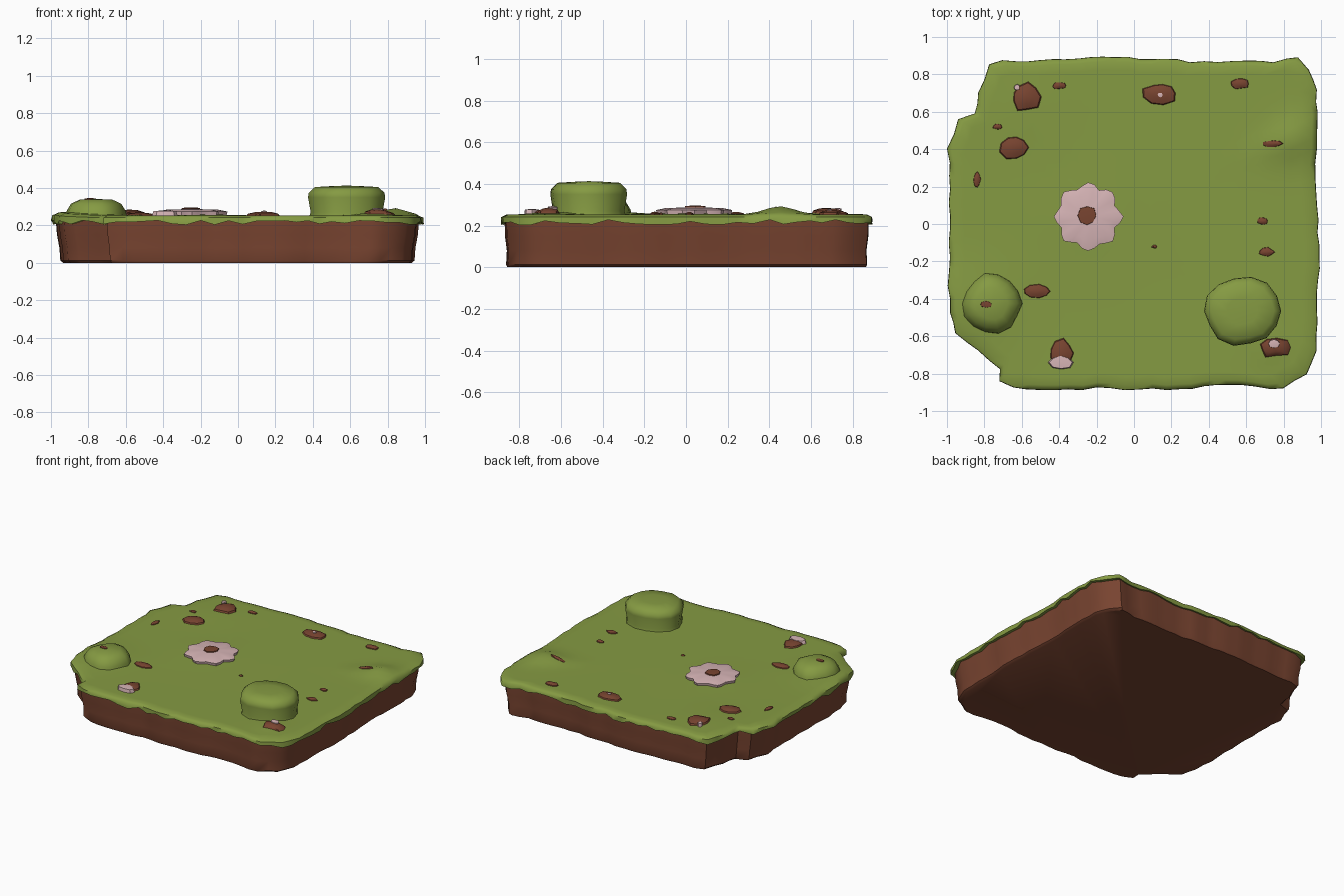
import bpy, bmesh, math, random
from mathutils import Vector

if "Cube" in bpy.data.objects:
    bpy.data.objects.remove(bpy.data.objects["Cube"])

random.seed(4)


def material(name, rgb):
    m = bpy.data.materials.new(name)
    m.diffuse_color = (*rgb, 1)
    m.use_nodes = True
    m.node_tree.nodes["Principled BSDF"].inputs["Base Color"].default_value = m.diffuse_color
    return m


GREEN = material("grass green", (0.235, 0.325, 0.055))
BROWN = material("soil brown", (0.19, 0.058, 0.030))
PINK = material("pale pink", (0.68, 0.46, 0.47))


def loft(name, rings, mat, cap_bottom=False, tip=None, angle=40):
    """Skin a stack of equal-length rings, optionally closing bottom and top."""
    bm = bmesh.new()
    vr = [[bm.verts.new(p) for p in r] for r in rings]
    n = len(vr[0])
    for a, b in zip(vr, vr[1:]):
        for i in range(n):
            j = (i + 1) % n
            bm.faces.new((a[i], a[j], b[j], b[i]))
    if cap_bottom:
        bm.faces.new(vr[0][::-1])
    if tip:
        t = bm.verts.new(tip)
        for i in range(n):
            bm.faces.new((vr[-1][i], vr[-1][(i + 1) % n], t))
    me = bpy.data.meshes.new(name)
    bm.to_mesh(me)
    bm.free()
    me.materials.append(mat)
    ob = bpy.data.objects.new(name, me)
    bpy.context.collection.objects.link(ob)
    bpy.ops.object.select_all(action='DESELECT')
    ob.select_set(True)
    bpy.context.view_layer.objects.active = ob
    bpy.ops.object.shade_smooth_by_angle(angle=math.radians(angle))
    return ob


def height(x, y):
    """Gentle relief of the lawn."""
    z = 0.253
    for cx, cy, r, h in ((0.83, 0.45, 0.10, 0.04), (-0.88, -0.42, 0.2, 0.02),
                         (0.72, -0.64, 0.10, 0.015), (-0.6, 0.6, 0.2, 0.008),
                         (-0.25, 0.04, 0.2, 0.008)):
        z += h * math.exp(-((x - cx) ** 2 + (y - cy) ** 2) / (r * r))
    return z


# Slab outline seen from above, anticlockwise
OUTLINE = [(0.98, -0.68), (0.985, -0.3), (0.985, 0.02), (0.97, 0.4), (0.98, 0.72),
           (0.93, 0.82), (0.87, 0.885), (0.75, 0.87), (0.3, 0.87), (-0.1, 0.89),
           (-0.7, 0.87), (-0.78, 0.86), (-0.83, 0.7), (-0.85, 0.59), (-0.94, 0.56),
           (-0.99, 0.4), (-0.985, -0.1), (-0.99, -0.48), (-0.95, -0.58),
           (-0.72, -0.78), (-0.72, -0.84), (-0.65, -0.88), (-0.2, -0.88),
           (0.25, -0.88), (0.5, -0.86), (0.8, -0.88), (0.93, -0.81)]
edge = []
for i, p in enumerate(OUTLINE):
    p, q = Vector(p), Vector(OUTLINE[(i + 1) % len(OUTLINE)])
    k = max(1, round((q - p).length / 0.07))
    edge += [p.lerp(q, j / k) for j in range(k)]
edge = [p * random.uniform(0.992, 1.01) for p in edge]
hem = [random.uniform(0.203, 0.228) for _ in edge]


def slab_ring(sx, sy, z=None, dz=0.0):
    out = []
    for p in edge:
        x, y = p.x * sx, p.y * sy
        out.append((x, y, height(x, y) + dz if z is None else z))
    return out


# Soil block
loft("soil_block", [slab_ring(0.935, 0.965, 0.0), slab_ring(0.95, 0.972, 0.012),
                    slab_ring(0.955, 0.968, 0.08), slab_ring(0.968, 0.978, 0.15),
                    slab_ring(0.975, 0.98, 0.235)], BROWN, cap_bottom=True)

# Grass layer with ragged hem
under = [(p.x * 0.97, p.y * 0.976, h + 0.005) for p, h in zip(edge, hem)]
lip = [(p.x, p.y, h) for p, h in zip(edge, hem)]
top = [slab_ring(s, s, None, d) for s, d in
       ((0.998, -0.012), (0.97, 0), (0.92, 0), (0.86, 0), (0.78, 0),
        (0.68, 0), (0.55, 0), (0.4, 0), (0.2, 0))]
loft("grass_layer", [under, lip] + top, GREEN, tip=(0, 0, height(0, 0)), angle=60)


def blob(name, cx, cy, rx, ry, profile, mat, n=10, wobble=0.1, lobes=0, base=None, angle=40):
    """Low irregular mound; profile lists (radius scale, height over the lawn)."""
    amp = [1 + random.uniform(-wobble, wobble) for _ in range(n)]
    if lobes:
        amp = [a + 0.09 * math.cos(lobes * math.tau * i / n) for i, a in enumerate(amp)]
    rings = []
    for s, dz in profile:
        ring = []
        for i in range(n):
            t = math.tau * i / n
            x = cx + rx * s * amp[i] * math.cos(t)
            y = cy + ry * s * amp[i] * math.sin(t)
            ring.append((x, y, (height(x, y) if base is None else base) + dz))
        rings.append(ring)
    z = (height(cx, cy) if base is None else base) + profile[-1][1] + 0.003
    return loft(name, rings, mat, tip=(cx, cy, z), angle=angle)


# Bushes: tall flared one at front right, low dome at front left
blob("tall_bush", 0.58, -0.465, 0.205, 0.185,
     [(1.0, 0.23), (0.93, 0.27), (1.0, 0.35), (0.98, 0.375), (0.82, 0.405), (0.4, 0.41)],
     GREEN, n=14, wobble=0.05, base=0.0, angle=50)
blob("low_bush", -0.76, -0.425, 0.155, 0.155,
     [(1.05, 0.23), (1.0, 0.275), (0.85, 0.315), (0.55, 0.338)],
     GREEN, n=14, wobble=0.06, base=0.0, angle=60)

# Flower patch with soil centre
blob("flower_patch", -0.245, 0.04, 0.17, 0.17,
     [(0.96, -0.01), (1.0, 0.018), (0.75, 0.026), (0.3, 0.026)],
     PINK, n=32, wobble=0.03, lobes=8)
blob("flower_centre", -0.25, 0.045, 0.05, 0.052, [(1.0, 0.02), (0.95, 0.033)], BROWN, n=8)

# Clods of bare soil
CLODS = [(-0.58, 0.68, 0.08, 0.08), (-0.4, 0.74, 0.04, 0.02), (0.14, 0.7, 0.09, 0.06),
         (0.57, 0.75, 0.05, 0.03), (-0.73, 0.52, 0.025, 0.015), (-0.64, 0.41, 0.075, 0.065),
         (-0.84, 0.24, 0.02, 0.045), (0.74, 0.43, 0.05, 0.02), (0.69, 0.015, 0.03, 0.022),
         (0.71, -0.15, 0.04, 0.025), (0.11, -0.12, 0.016, 0.01), (-0.52, -0.36, 0.07, 0.035),
         (-0.39, -0.69, 0.07, 0.075), (0.75, -0.66, 0.085, 0.055)]
for i, (x, y, rx, ry) in enumerate(CLODS):
    h = min(0.022, 0.006 + 0.2 * min(rx, ry))
    blob(f"soil_clod_{i}", x, y, rx, ry, [(1, -0.004), (0.9, h * 0.5), (0.5, h)],
         BROWN, n=9, wobble=0.18)
blob("bush_soil_spot", -0.79, -0.43, 0.035, 0.018, [(1, 0.33), (0.9, 0.344)],
     BROWN, n=8, base=0.0)

# Pink pebbles on the clods
for i, (x, y, rx, ry) in enumerate([(-0.625, 0.73, 0.016, 0.016), (0.14, 0.69, 0.014, 0.014),
                                    (-0.39, -0.74, 0.065, 0.038), (0.75, -0.64, 0.032, 0.024)]):
    blob(f"pink_pebble_{i}", x, y, rx, ry, [(1, 0.0), (0.9, 0.024)], PINK, n=8)
